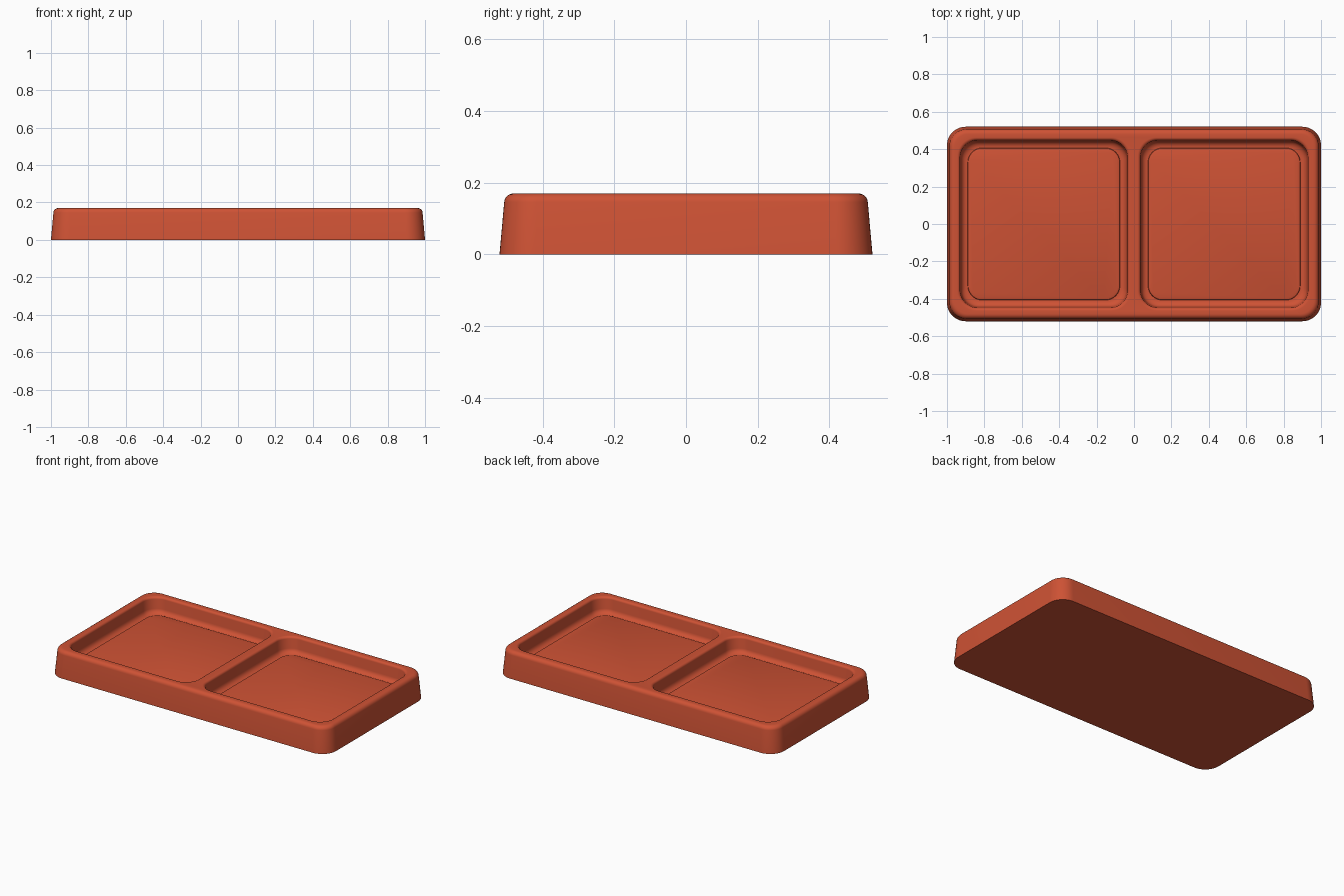
import bpy, bmesh, math

old = bpy.data.objects.get("Cube")
if old:
    bpy.data.objects.remove(old)

STEPS = 12          # segments per rounded corner
HEIGHT = 0.17


def ring(bm, cx, hx, hy, radius, z):
    """One rounded-rectangle loop of vertices."""
    verts = []
    for corner, (sx, sy) in enumerate([(1, 1), (-1, 1), (-1, -1), (1, -1)]):
        for i in range(STEPS + 1):
            a = math.pi / 2 * (corner + i / STEPS)
            verts.append(bm.verts.new((cx + sx * (hx - radius) + radius * math.cos(a),
                                       sy * (hy - radius) + radius * math.sin(a), z)))
    return verts


def loft(bm, rings):
    for a, b in zip(rings, rings[1:]):
        n = len(a)
        for i in range(n):
            j = (i + 1) % n
            bm.faces.new((a[i], a[j], b[j], b[i]))


def arc(inset, z, r, start, end, n=6):
    """Fillet points (inset, z) between two angles in degrees."""
    angles = [math.radians(start + (end - start) * i / n) for i in range(n + 1)]
    return [(inset + r * math.cos(a), z + r * math.sin(a)) for a in angles]


def loop_edges(bm, verts):
    return [bm.edges.get((v, verts[i - 1])) for i, v in enumerate(verts)]


bm = bmesh.new()

# Outer wall: drafted side with a rounded top edge
outer_profile = [(0, 0)] + arc(0.039, HEIGHT - 0.026, 0.026, 175, 90)
outer = [ring(bm, 0, 1 - d, 0.52 - d, 0.1 - 0.6 * d, z) for d, z in outer_profile]
loft(bm, outer)
bm.faces.new(list(reversed(outer[0])))

# Wells: rounded lip, steep wall, filleted gutter, slightly raised floor pad
well_profile = (arc(0, HEIGHT - 0.015, 0.015, 90, 5)
                + arc(0.053, 0.1, 0.033, 185, 270)
                + [(0.056, 0.067), (0.058, 0.075), (0.068, 0.079)])
rims = []
for cx in (-0.482, 0.482):
    well = [ring(bm, cx, 0.463 - d, 0.463 - d, 0.1 - 0.4 * d, z) for d, z in well_profile]
    loft(bm, well)
    bm.faces.new(well[-1])
    rims.append(well[0])

# Flat top between the outer edge and the two wells
border = loop_edges(bm, outer[-1]) + loop_edges(bm, rims[0]) + loop_edges(bm, rims[1])
bmesh.ops.triangle_fill(bm, edges=border, use_beauty=True, normal=(0, 0, 1))
bmesh.ops.recalc_face_normals(bm, faces=bm.faces)

mesh = bpy.data.meshes.new("tray")
bm.to_mesh(mesh)
bm.free()
tray = bpy.data.objects.new("divided_tray", mesh)
bpy.context.collection.objects.link(tray)

# Terracotta red material
color = (0.62, 0.085, 0.035, 1)
mat = bpy.data.materials.new("terracotta red")
mat.use_nodes = True
mat.diffuse_color = color
mat.node_tree.nodes["Principled BSDF"].inputs["Base Color"].default_value = color
mesh.materials.append(mat)

bpy.context.view_layer.objects.active = tray
tray.select_set(True)
bpy.ops.object.shade_smooth_by_angle(angle=math.radians(30))
